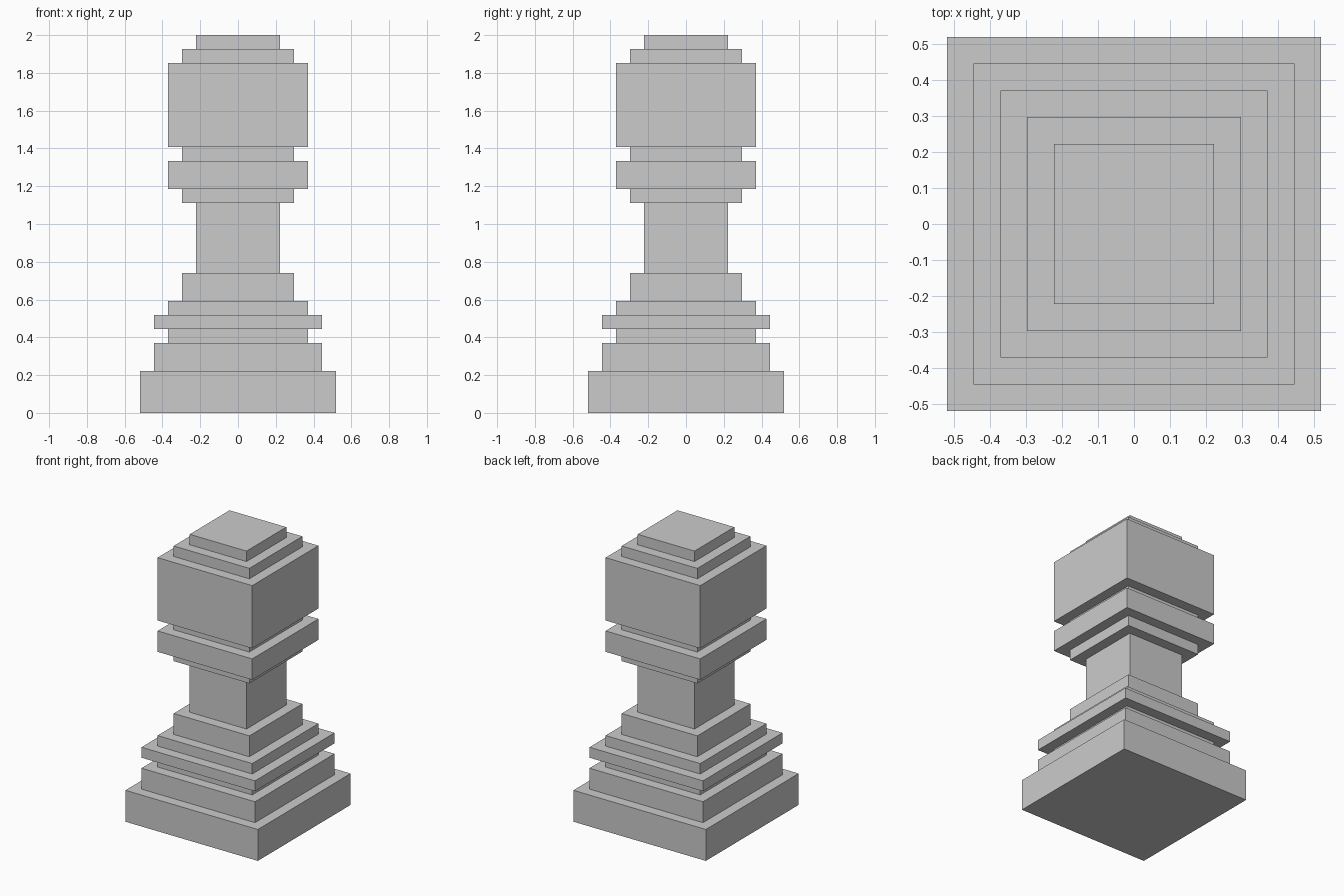
import bpy, bmesh

if "Cube" in bpy.data.objects:
    bpy.data.objects.remove(bpy.data.objects["Cube"])

U = 2 / 27  # one step of the blocky grid


def stepped_part(name, tiers, z, start=None, end=None):
    """Square stepped shell from (half_width, height) tiers in grid units.
    start/end: half width of the neighbouring part it joins; None = closed cap."""
    profile = [] if start is None else [(start, z)]
    for half, height in tiers:
        if not profile or profile[-1] != (half, z):
            profile.append((half, z))
        z += height
        profile.append((half, z))
    if end is not None and end != profile[-1][0]:
        profile.append((end, z))

    bm = bmesh.new()
    rings = [[bm.verts.new((sx * h * U, sy * h * U, pz * U))
              for sx, sy in ((-1, -1), (1, -1), (1, 1), (-1, 1))]
             for h, pz in profile]
    for a, b in zip(rings, rings[1:]):
        for i in range(4):
            j = (i + 1) % 4
            bm.faces.new((a[i], a[j], b[j], b[i]))
    if start is None:
        bm.faces.new(rings[0][::-1])
    if end is None:
        bm.faces.new(rings[-1])

    mesh = bpy.data.meshes.new(name)
    bm.to_mesh(mesh)
    bm.free()
    obj = bpy.data.objects.new(name, mesh)
    bpy.context.collection.objects.link(obj)
    return z


# Stepped foot with a thin projecting rim
z = stepped_part("base", [(7, 3), (6, 2), (5, 1), (6, 1), (5, 1), (4, 2)], 0, end=3)
# Narrow neck
z = stepped_part("stem", [(3, 5)], z, start=3, end=3)
# Ring below the head
z = stepped_part("collar", [(4, 1), (5, 2), (4, 1)], z, start=3, end=4)
# Block head with stepped top
stepped_part("head", [(5, 6), (4, 1), (3, 1)], z, start=4)
